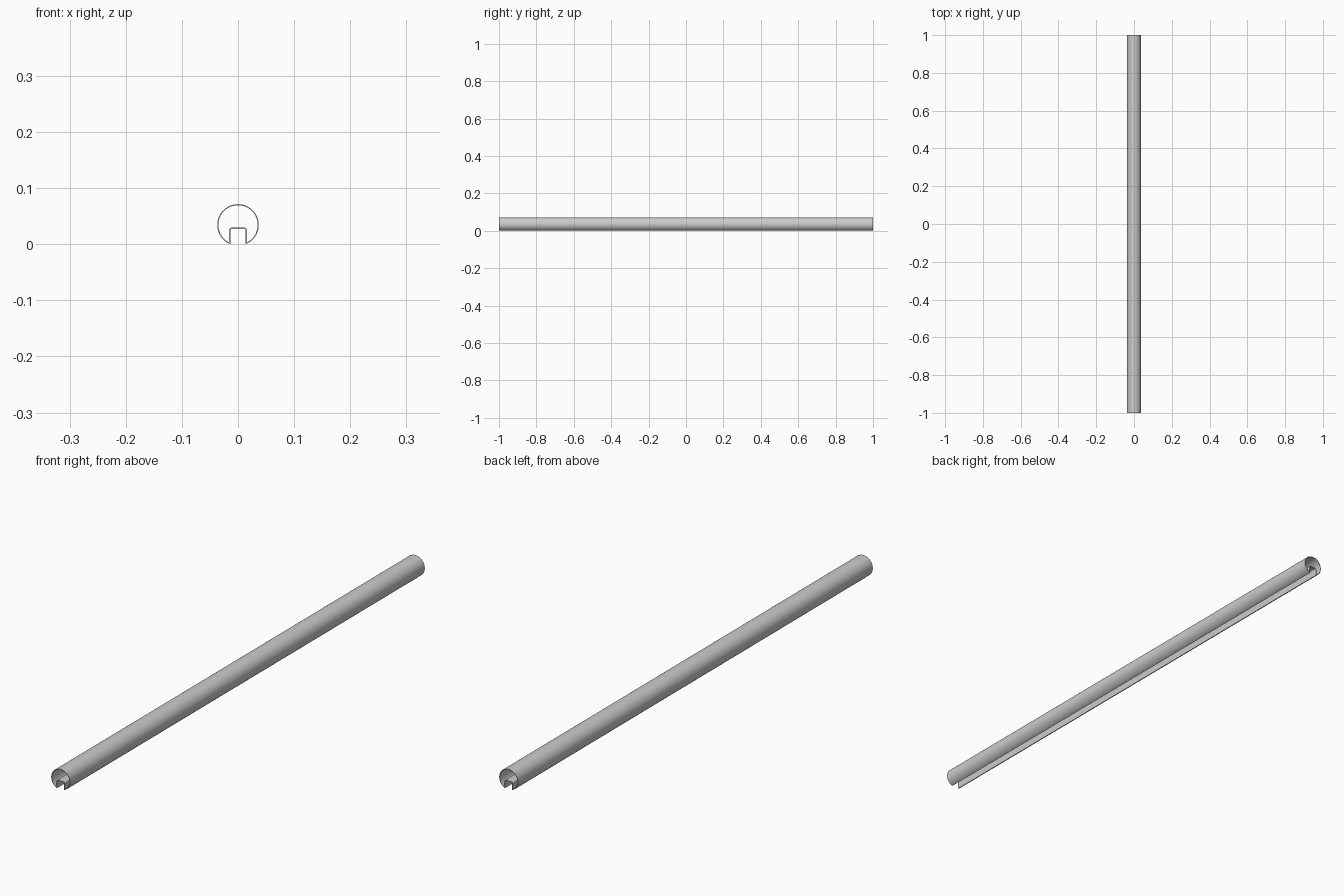
import bpy, bmesh, math

if "Cube" in bpy.data.objects:
    bpy.data.objects.remove(bpy.data.objects["Cube"])

R, SLOT, SLOT_TOP, WALL, FILLET = 0.037, 0.0138, 0.0275, 0.002, 0.003
CZ = math.sqrt(R * R - SLOT * SLOT)  # slot lips rest on z = 0


def profile(offset, arc_steps=72, fillet_steps=6):
    """Round tube section with a slot, moved into the wall by offset."""
    r, w, top, f = R - offset, SLOT + offset, SLOT_TOP + offset, FILLET + offset
    a = math.asin(w / r)
    pts = []
    for i in range(arc_steps + 1):
        t = -math.pi / 2 + a + (2 * math.pi - 2 * a) * i / arc_steps
        pts.append((r * math.cos(t), CZ + r * math.sin(t)))
    # rounded slot roof, left to right
    for side, start in ((-1, math.pi), (1, math.pi / 2)):
        for i in range(fillet_steps + 1):
            t = start - math.pi / 2 * i / fillet_steps
            pts.append((side * (w - f) + f * math.cos(t), top - f + f * math.sin(t)))
    return pts


# Slotted handrail tube: outer and inner skins closed by end rims
bm = bmesh.new()
rings = [[bm.verts.new((x, y, z)) for x, z in profile(o)]
         for o, y in ((0, -1), (0, 1), (WALL, 1), (WALL, -1))]
n = len(rings[0])
for k in range(4):
    a, b = rings[k], rings[(k + 1) % 4]
    for i in range(n):
        j = (i + 1) % n
        bm.faces.new((a[i], a[j], b[j], b[i]))
bmesh.ops.recalc_face_normals(bm, faces=bm.faces[:])
mesh = bpy.data.meshes.new("slotted_handrail_tube")
bm.to_mesh(mesh)
bm.free()
tube = bpy.data.objects.new("slotted_handrail_tube", mesh)
bpy.context.collection.objects.link(tube)
bpy.context.view_layer.objects.active = tube
tube.select_set(True)
bpy.ops.object.shade_smooth_by_angle(angle=math.radians(30))
